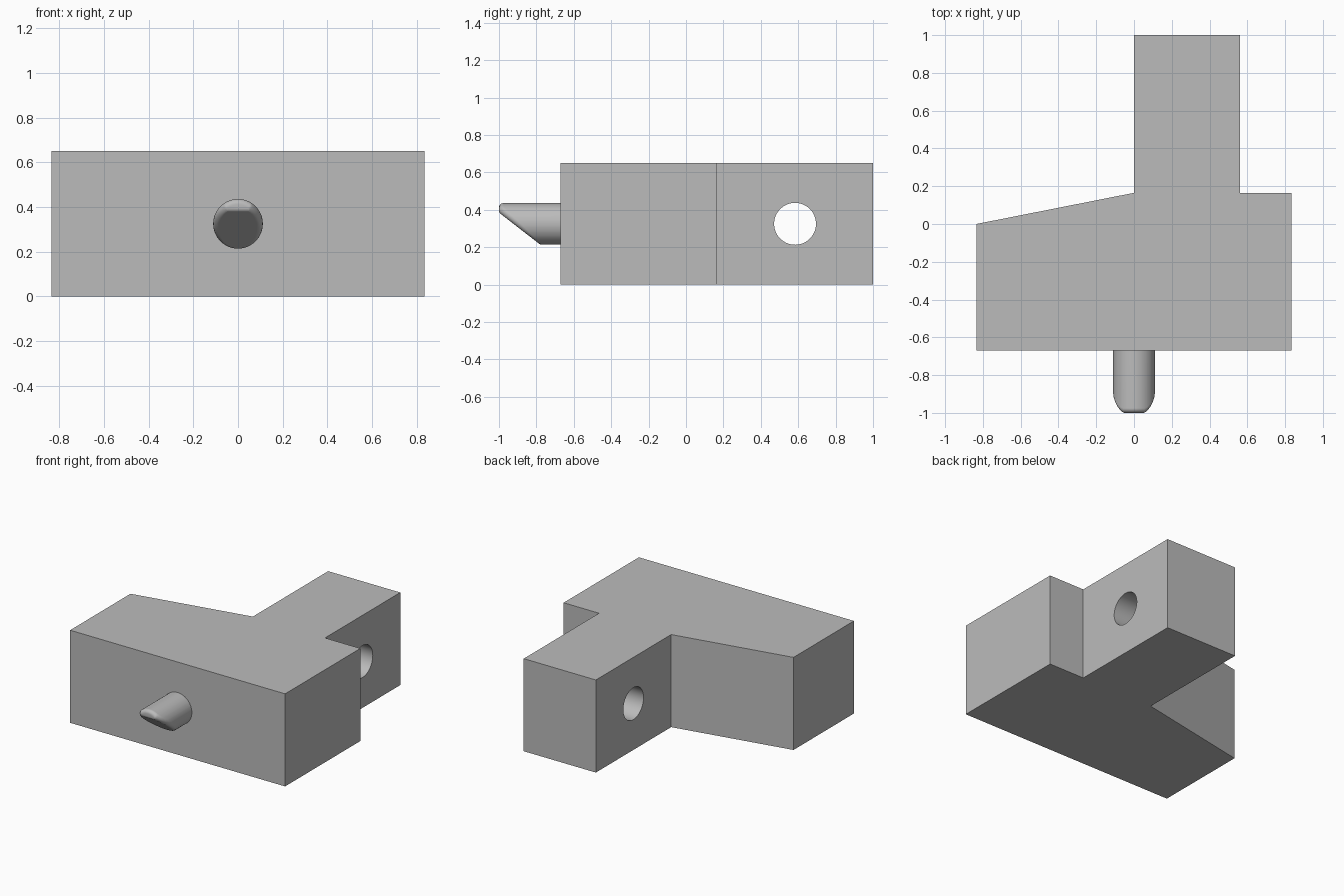
import bpy
import bmesh
from math import radians
from mathutils import Matrix, Vector

cube = bpy.data.objects.get("Cube")
if cube:
    bpy.data.objects.remove(cube, do_unlink=True)

HEIGHT = 0.65
MID = HEIGHT / 2
RADIUS = 0.111
FILLET = 0.025

grey = bpy.data.materials.new("plain grey")
grey.use_nodes = True
colour = (0.5, 0.5, 0.5, 1)
grey.diffuse_color = colour
grey.node_tree.nodes["Principled BSDF"].inputs["Base Color"].default_value = colour


def make_object(name, bm):
    bmesh.ops.recalc_face_normals(bm, faces=bm.faces)
    mesh = bpy.data.meshes.new(name)
    bm.to_mesh(mesh)
    bm.free()
    mesh.materials.append(grey)
    obj = bpy.data.objects.new(name, mesh)
    bpy.context.collection.objects.link(obj)
    return obj


def activate(obj):
    bpy.ops.object.select_all(action="DESELECT")
    obj.select_set(True)
    bpy.context.view_layer.objects.active = obj


def cylinder(radius, length, segments, axis):
    bm = bmesh.new()
    bmesh.ops.create_cone(bm, cap_ends=True, segments=segments, radius1=radius,
                          radius2=radius, depth=length,
                          matrix=Matrix.Rotation(radians(90), 4, axis))
    return bm


# Body: extruded plan outline with a slanted rear shoulder and an arm
outline = [(-0.835, -0.67), (0.835, -0.67), (0.835, 0.165), (0.56, 0.165),
           (0.56, 1), (0, 1), (0, 0.165), (-0.835, 0)]
bm = bmesh.new()
base = bm.faces.new([bm.verts.new((x, y, 0)) for x, y in outline])
top = bmesh.ops.extrude_face_region(bm, geom=[base])["geom"]
bmesh.ops.translate(bm, vec=(0, 0, HEIGHT),
                    verts=[v for v in top if isinstance(v, bmesh.types.BMVert)])
body = make_object("body", bm)

# Cross hole through the arm
bm = cylinder(RADIUS + 0.001, 1, 64, "Y")
bmesh.ops.translate(bm, vec=(0.28, 0.583, MID), verts=bm.verts)
cutter = make_object("hole_cutter", bm)
cutter.hide_render = True
cut = body.modifiers.new("cross hole", "BOOLEAN")
cut.operation = "DIFFERENCE"
cut.solver = "EXACT"
cut.object = cutter
activate(body)
bpy.ops.object.modifier_apply(modifier=cut.name)
bpy.data.objects.remove(cutter, do_unlink=True)
bpy.ops.object.shade_smooth_by_angle(angle=radians(30))

# Latch pin core: thin cylinder with its underside cut on a slope
tip, back = -1 + FILLET, -0.62
core = cylinder(RADIUS - FILLET, back - tip, 48, "X")
bmesh.ops.translate(core, vec=(0, (tip + back) / 2, MID), verts=core.verts)
heel = Vector((0, -0.78, MID - RADIUS))
toe = Vector((0, -1, 0.385))
slope = toe - heel
outward = Vector((0, -slope.z, slope.y)).normalized()
bmesh.ops.bisect_plane(core, geom=core.verts[:] + core.edges[:] + core.faces[:],
                       plane_co=heel - outward * FILLET, plane_no=outward,
                       clear_outer=True)

# Rounded pin: hull of small spheres swept over the core
ball = bmesh.new()
bmesh.ops.create_uvsphere(ball, u_segments=24, v_segments=12, radius=FILLET,
                          matrix=Matrix.Rotation(radians(90), 4, "X"))
pin_bm = bmesh.new()
for corner in core.verts:
    for point in ball.verts:
        pin_bm.verts.new(corner.co + point.co)
core.free()
ball.free()
bmesh.ops.convex_hull(pin_bm, input=pin_bm.verts)
bmesh.ops.delete(pin_bm, geom=[v for v in pin_bm.verts if not v.link_faces],
                 context="VERTS")
bmesh.ops.remove_doubles(pin_bm, verts=pin_bm.verts, dist=0.0005)
bmesh.ops.dissolve_limit(pin_bm, angle_limit=radians(1), verts=pin_bm.verts,
                         edges=pin_bm.edges)
pin = make_object("latch_pin", pin_bm)
activate(pin)
bpy.ops.object.shade_smooth_by_angle(angle=radians(30))
pin.modifiers.new("flat face shading", "WEIGHTED_NORMAL").keep_sharp = True
